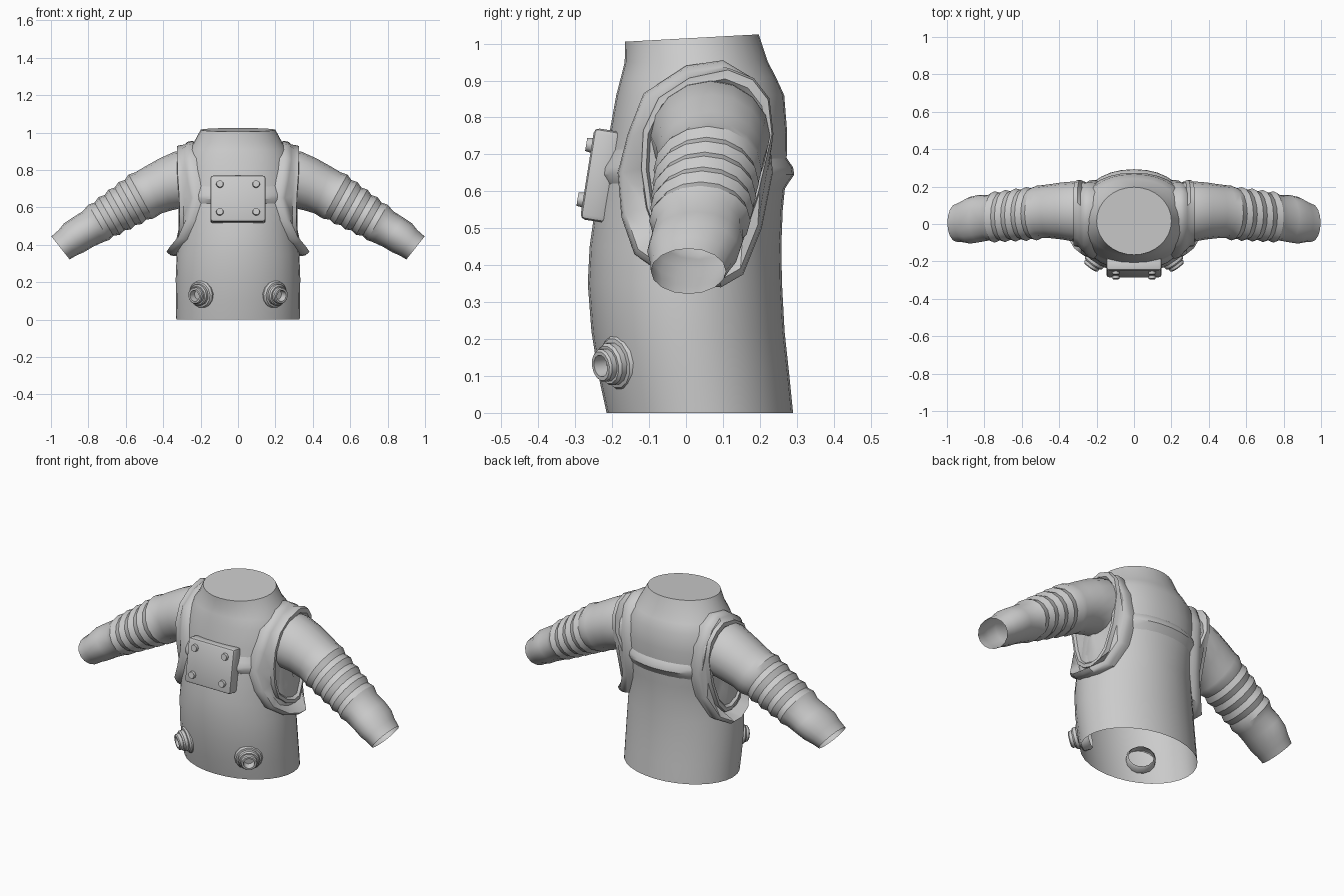
import bpy, bmesh, math
from mathutils import Vector, Matrix

if "Cube" in bpy.data.objects:
    bpy.data.objects.remove(bpy.data.objects["Cube"])

grey = bpy.data.materials.new("suit_grey")
grey.diffuse_color = (0.6, 0.6, 0.6, 1)
grey.use_nodes = True
grey.node_tree.nodes["Principled BSDF"].inputs["Base Color"].default_value = grey.diffuse_color


def finish(name, bm, angle=35):
    bmesh.ops.recalc_face_normals(bm, faces=bm.faces)
    me = bpy.data.meshes.new(name)
    bm.to_mesh(me)
    bm.free()
    me.materials.append(grey)
    ob = bpy.data.objects.new(name, me)
    bpy.context.collection.objects.link(ob)
    bpy.ops.object.select_all(action='DESELECT')
    ob.select_set(True)
    bpy.context.view_layer.objects.active = ob
    bpy.ops.object.shade_smooth_by_angle(angle=math.radians(angle))
    return ob


def loft(name, rings, cap_end=False, angle=35):
    bm = bmesh.new()
    vs = [[bm.verts.new(p) for p in r] for r in rings]
    n = len(rings[0])
    for a, b in zip(vs, vs[1:]):
        for i in range(n):
            j = (i + 1) % n
            bm.faces.new((a[i], a[j], b[j], b[i]))
    if cap_end:
        bm.faces.new(vs[-1])
    return finish(name, bm, angle)


def mirrored(points, s):
    return [(s * x, y, z) for x, y, z in points]


def spow(v, e):
    return math.copysign(abs(v) ** e, v)


def torso_ring(z, w, y0, y1, n):
    ring = []
    for i in range(32):
        t = math.tau * i / 32
        y = (y0 + y1) / 2 + (y1 - y0) / 2 * spow(math.sin(t), 2 / n)
        tilt = (.055 * (y - .015)) if z > 1 else 0
        ring.append((w * spow(math.cos(t), 2 / n), y, z + tilt))
    return ring


# Torso: height, half width, front y, back y, squareness
TORSO = [(0, .33, -.215, .29, 2), (.1, .332, -.237, .28, 2), (.22, .333, -.256, .267, 2),
         (.35, .328, -.266, .26, 2), (.45, .316, -.261, .258, 2), (.55, .309, -.247, .262, 2.1),
         (.65, .307, -.226, .272, 2.2), (.76, .305, -.207, .274, 2.2), (.86, .285, -.189, .266, 2.2),
         (.91, .262, -.176, .243, 2.1), (.95, .235, -.166, .222, 2), (1.015, .2, -.165, .197, 2)]
loft("torso", [torso_ring(*t) for t in TORSO], cap_end=True, angle=40)

# Raised seam around the chest
SEAM = [(.59, -.015), (.62, .004), (.645, .021), (.665, .018), (.685, .004), (.715, -.015)]
loft("chest_seam", [torso_ring(z, .305, -.228 - d, .272 + d, 2.2) for z, d in SEAM])

# Armhole trim: outer ridge loop and inner collar loop
OUTER = [(.25, .1, .955), (.25, 0, .94), (.25, -.115, .865), (.235, -.158, .755), (.215, -.185, .65),
         (.243, -.175, .53), (.285, -.14, .43), (.332, -.055, .37), (.347, .03, .345), (.342, .095, .34),
         (.29, .155, .375), (.238, .205, .5), (.22, .235, .65), (.24, .222, .8), (.25, .175, .91)]
INNER = [(.325, .11, .918), (.325, .01, .897), (.325, -.07, .845), (.322, -.11, .76), (.315, -.115, .66),
         (.312, -.1, .56), (.315, -.07, .48), (.325, -.01, .43), (.33, .05, .41), (.327, .1, .415),
         (.315, .145, .47), (.305, .19, .6), (.31, .225, .75), (.318, .215, .84), (.325, .175, .892)]


def scaled(loop, k, dx):
    return [(x + dx, .03 + (y - .03) * k, .65 + (z - .65) * k) for x, y, z in loop]


trim = [scaled(OUTER, .96, -.055), scaled(OUTER, .992, -.02), OUTER, scaled(OUTER, .985, .02),
        scaled(OUTER, .94, .035), scaled(INNER, 1.06, -.022), scaled(INNER, 1.04, 0),
        INNER, scaled(INNER, .95, .002), scaled(INNER, .9, -.012), scaled(INNER, .6, -.012),
        scaled(INNER, .25, -.012)]

# Sleeve sections: top x z, bottom x z, y range
SLEEVE = [(.27, .905, .25, .58, -.1, .225), (.34, .898, .29, .6, -.095, .228),
          (.42, .862, .36, .583, -.082, .222), (.5, .817, .41, .568, -.075, .212),
          (.55, .787, .44, .548, -.074, .207)]
first, last = (.585, .776, .455, .54, -.088, .205), (.8, .615, .69, .425, -.1, .175)
for k in range(9):                       # ribs alternate with grooves
    v = [a + (b - a) * k / 8 for a, b in zip(first, last)]
    if k % 2:
        g = .011
        v = [v[0] - g * .55, v[1] - g * .85, v[2] + g * .55, v[3] + g * .85, v[4] + g, v[5] - g]
    SLEEVE.append(tuple(v))
SLEEVE += [(.83, .58, .72, .415, -.088, .155), (.885, .545, .775, .39, -.098, .155),
           (.93, .515, .825, .36, -.105, .145), (.96, .478, .865, .343, -.098, .125),
           (.998, .445, .9, .322, -.095, .108)]
sleeve = []
for tx, tz, bx, bz, y0, y1 in SLEEVE:
    ring = []
    for i in range(16):
        c, s = math.cos(math.tau * i / 16), math.sin(math.tau * i / 16)
        ring.append(((tx + bx) / 2 + c * (tx - bx) / 2, (y0 + y1) / 2 + s * (y1 - y0) / 2,
                     (tz + bz) / 2 + c * (tz - bz) / 2))
    sleeve.append(ring)

# Hose valve: radius and distance along its axis
VALVE = [(.066, -.03), (.076, -.015), (.076, .015), (.068, .026), (.058, .028), (.058, .044), (.052, .052),
         (.045, .052), (.045, .068), (.04, .074), (.03, .074), (.027, .035)]
aim = Vector((.58, -.8, -.15)).to_track_quat('Z', 'Y').to_matrix()
valve = [[Vector((.19, -.172, .138)) + aim @ Vector((r * math.cos(math.tau * i / 14), r * math.sin(math.tau * i / 14), h))
          for i in range(14)] for r, h in VALVE]

for side, s in (("right", 1), ("left", -1)):
    loft("armhole_trim_" + side, [mirrored(r, s) for r in trim], cap_end=True, angle=40)
    loft("sleeve_" + side, [mirrored(r, s) for r in sleeve], angle=30)
    loft("hose_valve_" + side, [mirrored(r, s) for r in valve], cap_end=True)

# Chest box, leaning back
lean = Matrix.Translation((0, -.232, .643)) @ Matrix.Rotation(math.radians(-9), 4, 'X')
bm = bmesh.new()
bmesh.ops.create_cube(bm, size=1, matrix=Matrix.Diagonal((.295, .072, .25, 1)))
bmesh.ops.bevel(bm, geom=bm.edges[:], offset=.014, segments=2, affect='EDGES', profile=.5)
bm.transform(lean)
finish("chest_box", bm)

# Four round buttons
bm = bmesh.new()
for x in (-.097, .097):
    for z in (-.073, .077):
        m = Matrix.Translation((x, -.038, z)) @ Matrix.Rotation(math.pi / 2, 4, 'X')
        bmesh.ops.create_cone(bm, cap_ends=True, segments=12, radius1=.022, radius2=.018,
                              depth=.026, matrix=lean @ m)
finish("chest_buttons", bm)
